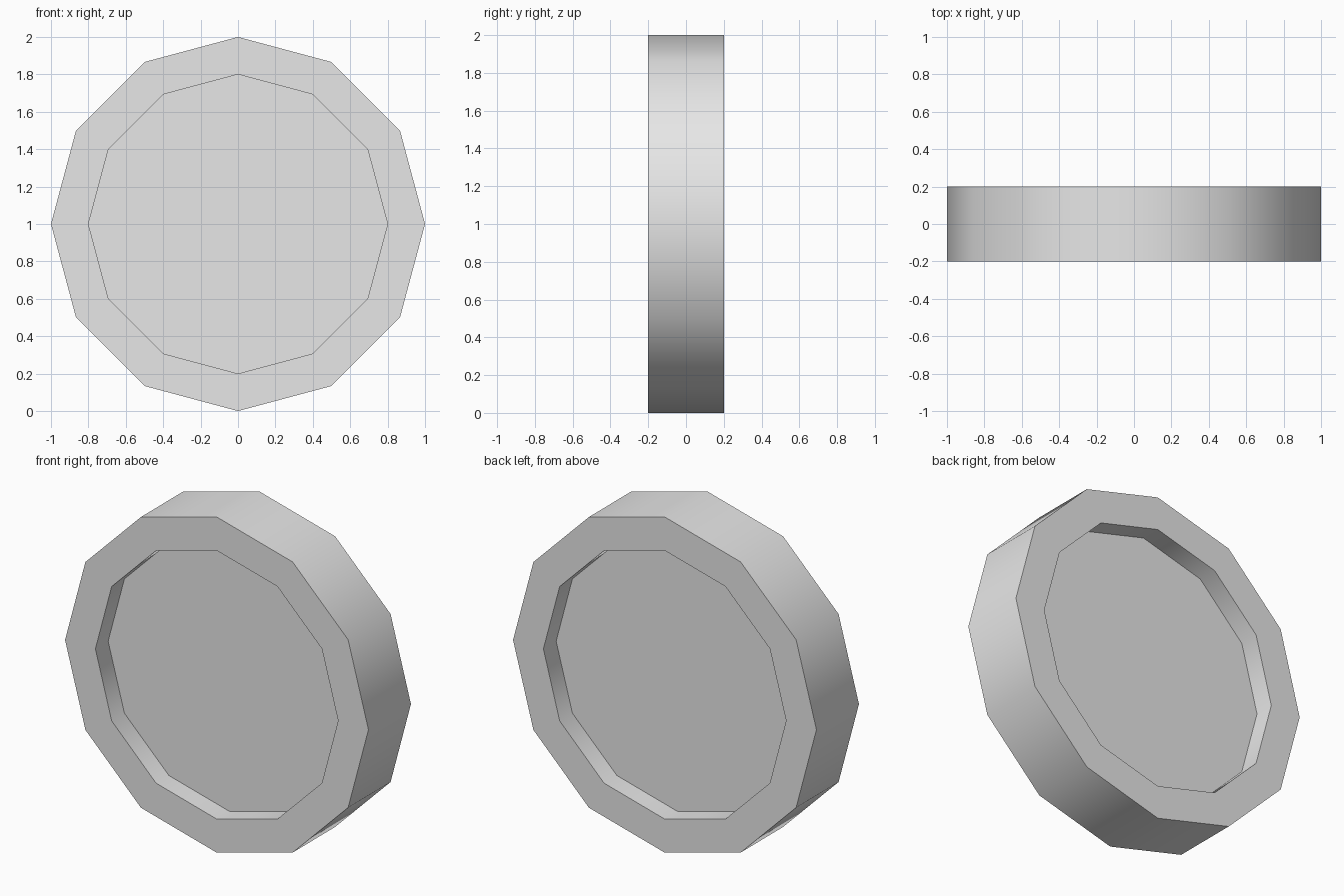
import bpy
import bmesh
from math import radians
from mathutils import Matrix

SIDES = 12
OUTER, INNER = 1.0, 0.8
HALF, RECESS = 0.2, 0.12

cube = bpy.data.objects.get("Cube")
if cube:
    bpy.data.objects.remove(cube, do_unlink=True)

grey = bpy.data.materials.new("light grey")
grey.use_nodes = True
colour = (0.8, 0.8, 0.8, 1)
grey.diffuse_color = colour
grey.node_tree.nodes["Principled BSDF"].inputs["Base Color"].default_value = colour

# Twelve-sided drum lying across the front-back axis
bm = bmesh.new()
stand = Matrix.Translation((0, 0, OUTER)) @ Matrix.Rotation(radians(90), 4, "X")
bmesh.ops.create_cone(bm, cap_ends=True, segments=SIDES, radius1=OUTER,
                      radius2=OUTER, depth=2 * HALF, matrix=stand)
bm.normal_update()

# Rim and sunken panel on the front and the back
caps = [f for f in bm.faces if len(f.verts) == SIDES]
centre = Matrix.Translation((0, 0, -OUTER))
for cap in caps:
    inward = -cap.normal.copy()
    bmesh.ops.inset_region(bm, faces=[cap], thickness=0.1)
    scale = INNER / max(abs(v.co.x) for v in cap.verts)
    bmesh.ops.scale(bm, vec=(scale, 1, scale), space=centre, verts=cap.verts[:])
    panel = bmesh.ops.extrude_discrete_faces(bm, faces=[cap])["faces"][0]
    bmesh.ops.translate(bm, vec=inward * RECESS, verts=panel.verts[:])

bmesh.ops.recalc_face_normals(bm, faces=bm.faces[:])
mesh = bpy.data.meshes.new("recessed_disc")
bm.to_mesh(mesh)
bm.free()
mesh.materials.append(grey)
disc = bpy.data.objects.new("recessed_disc", mesh)
bpy.context.collection.objects.link(disc)

# Smooth around the walls, sharp at the rims
bpy.ops.object.select_all(action="DESELECT")
disc.select_set(True)
bpy.context.view_layer.objects.active = disc
bpy.ops.object.shade_smooth_by_angle(angle=radians(40))
